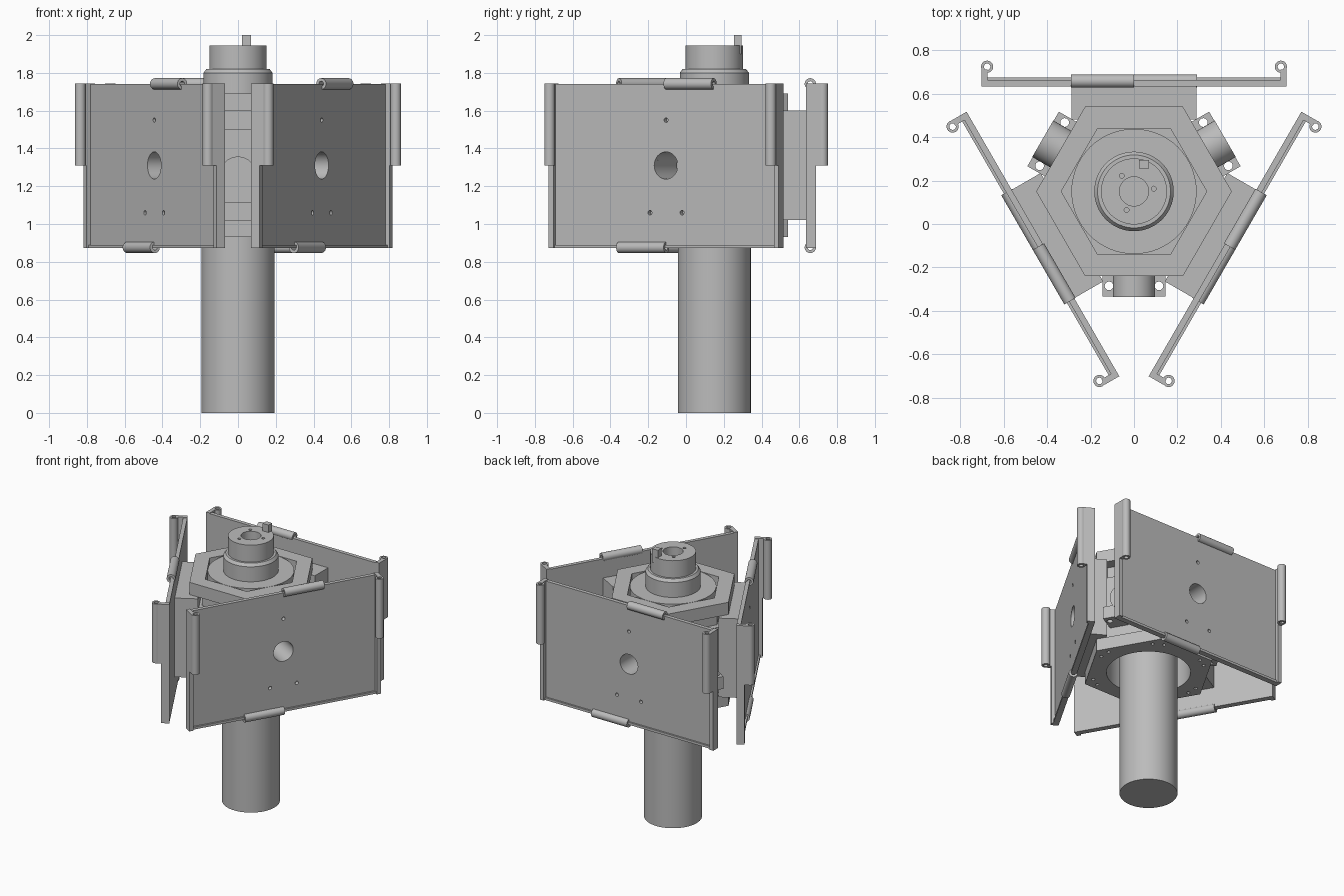
import bpy, bmesh, math
from mathutils import Matrix, Vector

old = bpy.data.objects.get("Cube")
if old:
    bpy.data.objects.remove(old, do_unlink=True)

AXIS = Vector((0, 0.15, 0))          # vertical axis of the three-fold body
TURN = math.tau / 3

grey = bpy.data.materials.new("metal_grey")
grey.use_nodes = True
grey.diffuse_color = (0.5, 0.5, 0.5, 1)
grey.node_tree.nodes["Principled BSDF"].inputs["Base Color"].default_value = (0.5, 0.5, 0.5, 1)


def finish(name, bm):
    bmesh.ops.recalc_face_normals(bm, faces=bm.faces)
    mesh = bpy.data.meshes.new(name)
    bm.to_mesh(mesh)
    bm.free()
    mesh.materials.append(grey)
    obj = bpy.data.objects.new(name, mesh)
    bpy.context.collection.objects.link(obj)
    obj.location = AXIS
    return obj


def box(name, x, y, z):
    bm = bmesh.new()
    bmesh.ops.create_cube(bm, size=1)
    for v in bm.verts:
        v.co = [a + (c + 0.5) * (b - a) for c, (a, b) in zip(v.co, (x, y, z))]
    return finish(name, bm)


def rod(name, r, start, end, sides=40):
    """Cylinder or prism between two points."""
    a, b = Vector(start), Vector(end)
    d = b - a
    m = Matrix.Translation((a + b) / 2) @ Vector((0, 0, 1)).rotation_difference(d).to_matrix().to_4x4()
    bm = bmesh.new()
    bmesh.ops.create_cone(bm, cap_ends=True, segments=sides, radius1=r, radius2=r,
                          depth=d.length, matrix=m)
    return finish(name, bm)


def hexagon(name, apothem, z0, z1):
    obj = rod(name, apothem / math.cos(math.pi / 6), (0, 0, z0), (0, 0, z1), 6)
    # corners point along x
    first = obj.data.vertices[0].co
    angle = math.atan2(first.y, first.x)
    obj.data.transform(Matrix.Rotation(-angle, 4, "Z"))
    return obj


def lathe(name, profile, steps=64):
    bm = bmesh.new()
    verts = [bm.verts.new((r, 0, z)) for r, z in profile]
    edges = [bm.edges.new(p) for p in zip(verts, verts[1:])]
    bmesh.ops.spin(bm, geom=verts + edges, cent=(0, 0, 0), axis=(0, 0, 1),
                   angle=math.tau, steps=steps)
    bmesh.ops.remove_doubles(bm, verts=bm.verts, dist=0.0005)
    return finish(name, bm)


def cut(obj, *cutters):
    for c in cutters:
        mod = obj.modifiers.new("cut", "BOOLEAN")
        mod.operation = "DIFFERENCE"
        mod.solver = "EXACT"
        mod.object = c
        bpy.context.view_layer.objects.active = obj
        bpy.ops.object.modifier_apply(modifier=mod.name)
        bpy.data.objects.remove(c, do_unlink=True)
    return obj


def tube(name, r, hole, start, end):
    d = (Vector(end) - Vector(start)).normalized() * 0.01
    return cut(rod(name, r, start, end, 24),
               rod("cutter", hole, Vector(start) - d, Vector(end) + d, 24))


def repeat(parts, offset=0.0):
    """Place each part three times round the axis."""
    for p in parts:
        p.rotation_euler.z = offset
        for i in (1, 2):
            c = p.copy()
            c.name = f"{p.name}_{i + 1}"
            c.rotation_euler.z = offset + i * TURN
            bpy.context.collection.objects.link(c)


# Column and stepped cap with a centre bore
lathe("column", [(0, 0), (0.193, 0), (0.193, 1.66), (0, 1.66)])
cap = lathe("cap", [(0, 1.6), (0.183, 1.6), (0.183, 1.8), (0.168, 1.82), (0.152, 1.82),
                    (0.152, 1.945), (0.067, 1.945), (0.067, 1.87), (0, 1.87)])
cut(cap, *[rod("cutter", 0.011, (0.092 * math.cos(a), 0.092 * math.sin(a), 1.9),
               (0.092 * math.cos(a), 0.092 * math.sin(a), 2), 16)
           for a in (0.14 + i * TURN for i in range(3))])
box("cap_key", (0.022, 0.07), (0.105, 0.145), (1.9, 2.0))

# Hexagonal body: top plate, bottom plate and hollow core
cut(hexagon("top_plate", 0.39, 1.6, 1.69), hexagon("cutter", 0.29, 1.5, 1.8))
lathe("bearing_disc", [(0.17, 1.6), (0.288, 1.6), (0.288, 1.69), (0.17, 1.69), (0.17, 1.6)])
bottom = cut(hexagon("bottom_plate", 0.39, 0.93, 1.02), rod("cutter", 0.28, (0, 0, 0.9), (0, 0, 1.1)))
cut(bottom, *[rod("cutter", 0.012, (r * math.cos(a), r * math.sin(a), 0.9),
                  (r * math.cos(a), r * math.sin(a), 1.1), 12)
              for r in (0.38,) for a in (i * math.pi / 3 + s for i in range(6) for s in (-0.1, 0.1))])
core = cut(hexagon("core", 0.35, 1.02, 1.5), rod("cutter", 0.28, (0, 0, 1.0), (0, 0, 1.45)))
cut(core, *[rod("cutter", 0.072, Matrix.Rotation(i * TURN, 3, "Z") @ Vector((0, 0.2, 1.31)),
                Matrix.Rotation(i * TURN, 3, "Z") @ Vector((0, 0.5, 1.31))) for i in range(3)])
hexagon("core_neck", 0.31, 1.5, 1.6)

# Standoff carrying each side panel
standoff = cut(box("standoff", (-0.288, 0.288), (0.33, 0.484), (1.02, 1.6)),
               rod("cutter", 0.072, (0, 0.3, 1.31), (0, 0.6, 1.31)))

# Panel with a round window and three screw holes
panel = box("panel", (-0.7, 0.7), (0.484, 0.512), (0.885, 1.74))
cut(panel, *[rod("cutter", r, (x, 0.45, z), (x, 0.6, z), 32)
             for x, z, r in ((0, 1.31, 0.072), (0, 1.55, 0.012), (-0.098, 1.06, 0.012), (0.098, 1.06, 0.012))])
parts = [standoff, panel,
         box("panel_bottom_lip", (-0.7, 0.7), (0.484, 0.524), (0.872, 0.89)),
         tube("top_knuckle", 0.03, 0.014, (-0.29, 0.508, 1.742), (0, 0.508, 1.742)),
         tube("bottom_knuckle", 0.03, 0.014, (0, 0.508, 0.876), (0.29, 0.508, 0.876))]

# Side flanges and upper hinge knuckles, mirrored
for side, s in (("left", 1), ("right", -1)):
    xs = sorted((s * 0.674, s * 0.703))
    parts += [box(side + "_flange", xs, (0.484, 0.538), (0.872, 1.745)),
              box(side + "_hinge_arm", xs, (0.53, 0.562), (1.31, 1.745)),
              tube(side + "_knuckle", 0.028, 0.015, (s * 0.676, 0.574, 1.31), (s * 0.676, 0.574, 1.745))]
repeat(parts)

# Motors and their mounting tabs between the panels
tab = box("motor_tab", (-0.145, 0.145), (0.3, 0.483), (1.11, 1.2))
cut(tab, *[rod("cutter", 0.02, (x, 0.435, 1.0), (x, 0.435, 1.3), 20) for x in (-0.115, 0.115)])
repeat([tab, rod("motor", 0.097, (0, 0.3, 1.26), (0, 0.485, 1.26))], math.pi)

# Smooth round surfaces, keep edges sharp
bpy.ops.object.select_all(action="DESELECT")
for o in bpy.context.scene.objects:
    if o.type == "MESH" and o.data.materials and o.data.materials[0] == grey:
        o.select_set(True)
        bpy.context.view_layer.objects.active = o
bpy.ops.object.shade_smooth_by_angle(angle=math.radians(30))
